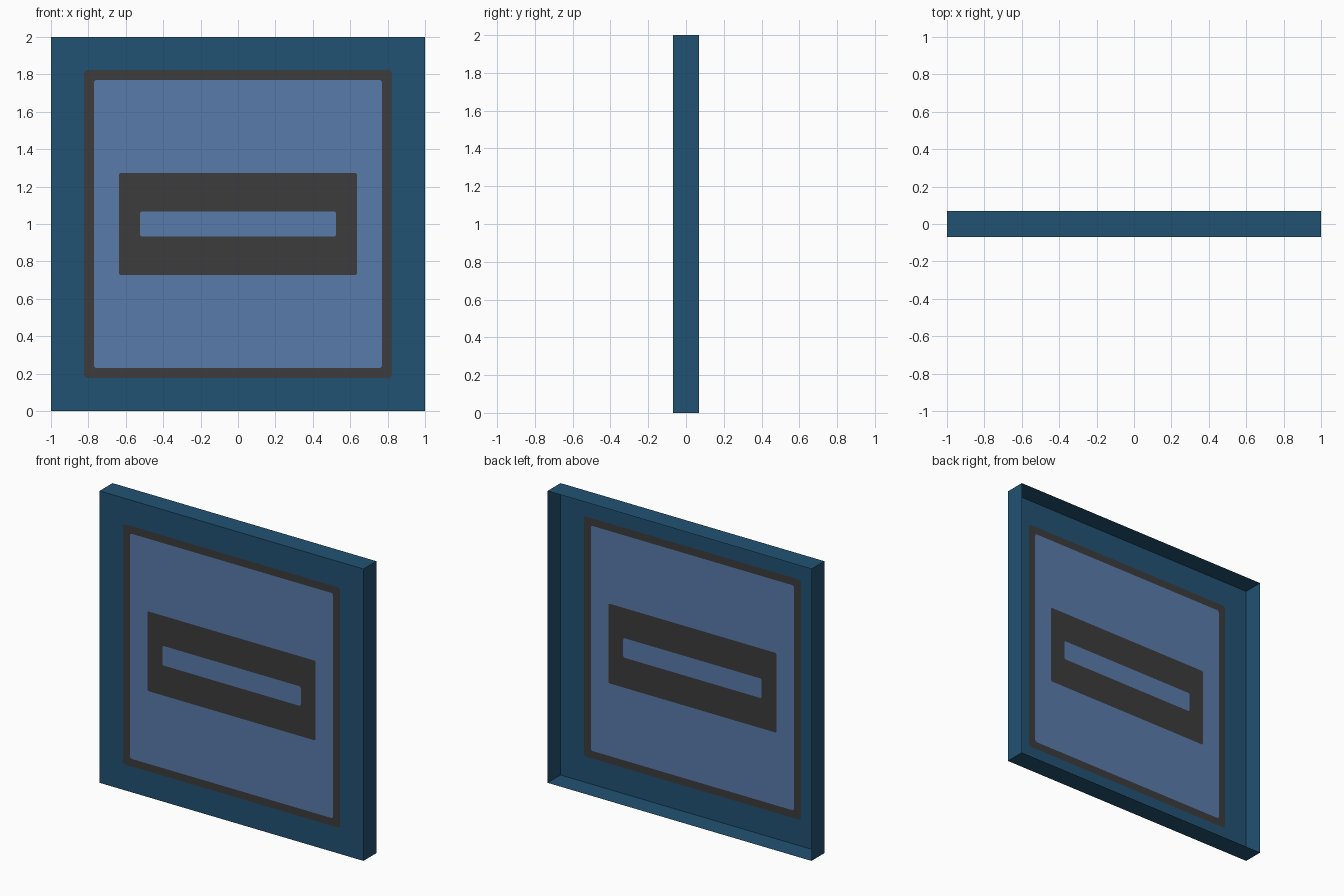
import bpy, bmesh, math

if "Cube" in bpy.data.objects:
    bpy.data.objects.remove(bpy.data.objects["Cube"])

FRONT, BACK, MID_Z = -0.07, 0.07, 1.0


def material(name, rgb):
    m = bpy.data.materials.new(name)
    m.diffuse_color = (*rgb, 1)
    m.use_nodes = True
    m.node_tree.nodes["Principled BSDF"].inputs["Base Color"].default_value = m.diffuse_color
    return m


navy = material("navy blue", (0.016, 0.084, 0.170))
blue = material("soft blue", (0.102, 0.198, 0.407))
grey = material("charcoal grey", (0.045, 0.045, 0.045))


def rounded_rect(hw, hh, r, steps=5):
    """Counter-clockwise outline seen from the front; always 4 * (steps + 1) points."""
    pts = []
    for k, (sx, sz) in enumerate(((1, 1), (-1, 1), (-1, -1), (1, -1))):
        for i in range(steps + 1):
            a = math.pi / 2 * (k + i / steps)
            pts.append((sx * (hw - r) + r * math.cos(a),
                        MID_Z + sz * (hh - r) + r * math.sin(a)))
    return pts


def make_part(name, mat, outer, inner=None, wall=False):
    bm = bmesh.new()

    def loop(pts, y):
        return [bm.verts.new((x, y, z)) for x, z in pts]

    def bridge(a, b):
        n = len(a)
        for i in range(n):
            j = (i + 1) % n
            bm.faces.new((a[i], a[j], b[j], b[i]))

    out = loop(outer, FRONT)
    if inner:
        bridge(out, loop(inner, FRONT))
    else:
        bm.faces.new(out)
    if wall:
        bridge(loop(outer, BACK), out)
    # Square corners hold coincident points, so merge them
    bmesh.ops.remove_doubles(bm, verts=bm.verts[:], dist=1e-5)
    me = bpy.data.meshes.new(name)
    bm.to_mesh(me)
    bm.free()
    me.materials.append(mat)
    bpy.context.collection.objects.link(bpy.data.objects.new(name, me))


# Outlines from the outside in
edge = rounded_rect(1.0, 1.0, 0.0)
frame_out = rounded_rect(0.823, 0.823, 0.02)
frame_in = rounded_rect(0.771, 0.771, 0.017)
plate_out = rounded_rect(0.637, 0.273, 0.012)
slot = rounded_rect(0.525, 0.067, 0.012)

# Open-backed tray, then flush coloured insets
make_part("tray_border", navy, edge, frame_out, wall=True)
make_part("frame_line", grey, frame_out, frame_in)
make_part("inner_panel", blue, frame_in, plate_out)
make_part("centre_plate", grey, plate_out, slot)
make_part("centre_bar", blue, slot)
